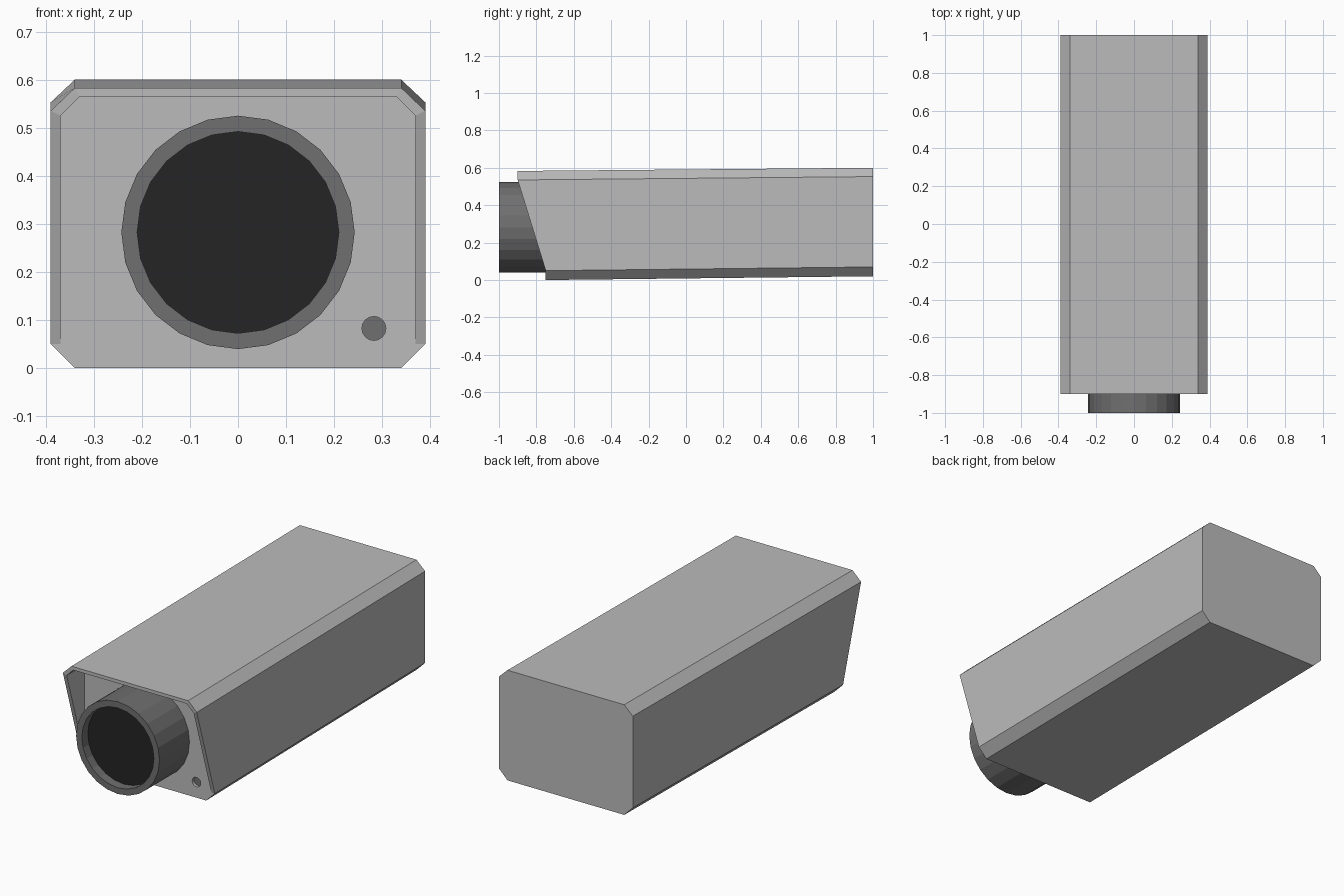
import bpy, bmesh, math
from mathutils import Vector

if "Cube" in bpy.data.objects:
    bpy.data.objects.remove(bpy.data.objects["Cube"], do_unlink=True)


def material(name, v):
    m = bpy.data.materials.new(name)
    m.use_nodes = True
    m.diffuse_color = (v, v, v, 1)
    m.node_tree.nodes["Principled BSDF"].inputs["Base Color"].default_value = (v, v, v, 1)
    return m


LIGHT = material("light grey housing", 0.5)
MID = material("dark grey barrel", 0.16)
BLACK = material("black glass", 0.018)


def finish(name, bm, mat):
    bmesh.ops.recalc_face_normals(bm, faces=bm.faces)
    me = bpy.data.meshes.new(name)
    bm.to_mesh(me)
    bm.free()
    me.materials.append(mat)
    ob = bpy.data.objects.new(name, me)
    bpy.context.collection.objects.link(ob)
    return ob


def lathe(name, profile, centre, sides, mat):
    """Revolve (radius, y) points round a y-aligned axis; cap both ends."""
    bm = bmesh.new()
    rings = []
    for r, y in profile:
        ring = []
        for i in range(sides):
            a = math.tau * i / sides
            ring.append(bm.verts.new((centre[0] + r * math.sin(a), y, centre[1] + r * math.cos(a))))
        rings.append(ring)
    for p, q in zip(rings, rings[1:]):
        for i in range(sides):
            j = (i + 1) % sides
            bm.faces.new((p[i], p[j], q[j], q[i]))
    bm.faces.new(rings[0])
    if len(rings) > 1:
        bm.faces.new(rings[-1])
    return finish(name, bm, mat)


# Housing: chamfered box with raked hood and a recessed front plate
FACE, HOOD, BACK = -0.75, -0.9, 1.0
bm = bmesh.new()


def loop(right_half):
    """Mirror a bottom-to-top half outline into a full one."""
    pts = right_half + [(-x, y, z) for x, y, z in reversed(right_half)]
    return [bm.verts.new(p) for p in pts]


outer = loop([(0.34, FACE, 0), (0.39, FACE, 0.05), (0.39, HOOD, 0.535), (0.34, HOOD, 0.583)])
back = loop([(0.34, BACK, 0.02), (0.39, BACK, 0.07), (0.39, BACK, 0.553), (0.34, BACK, 0.60)])
lip = loop([(0.37, FACE, 0.05), (0.37, -0.897, 0.525), (0.33, HOOD, 0.565)])
plate = [lip[0]] + [bm.verts.new((v.co.x, FACE, v.co.z)) for v in lip[1:5]] + [lip[5]]

for i in range(8):
    j = (i + 1) % 8
    bm.faces.new((outer[i], outer[j], back[j], back[i]))
bm.faces.new(back)
for i in range(5):
    bm.faces.new((outer[i + 1], outer[i + 2], lip[i + 1], lip[i]))
    wall = [lip[i], lip[i + 1], plate[i + 1], plate[i]]
    bm.faces.new(list(dict.fromkeys(wall)))
bm.faces.new(plate)
bm.faces.new((outer[6], outer[7], outer[0], outer[1], lip[0], lip[5]))
housing = finish("housing", bm, LIGHT)

# Small sensor hole in the front plate
SENSOR = (0.283, 0.082)
cutter = lathe("sensor_hole_cutter", [(0.025, -0.78), (0.025, -0.73)], SENSOR, 16, LIGHT)
cutter.hide_render = True
cutter.hide_viewport = True
cutter.display_type = "WIRE"
cut = housing.modifiers.new("sensor hole", "BOOLEAN")
cut.operation = "DIFFERENCE"
cut.solver = "EXACT"
cut.object = cutter
lathe("sensor", [(0.025, -0.735), (0.025, -0.728)], SENSOR, 16, MID)

# Lens barrel with a set-back glass disc
LENS = (0, 0.282)
lathe("lens_barrel", [(0.243, -0.74), (0.243, -1), (0.21, -1), (0.21, -0.945)], LENS, 24, MID)
lathe("lens_glass", [(0.21, -0.945), (0.21, -0.95)], LENS, 24, BLACK)
